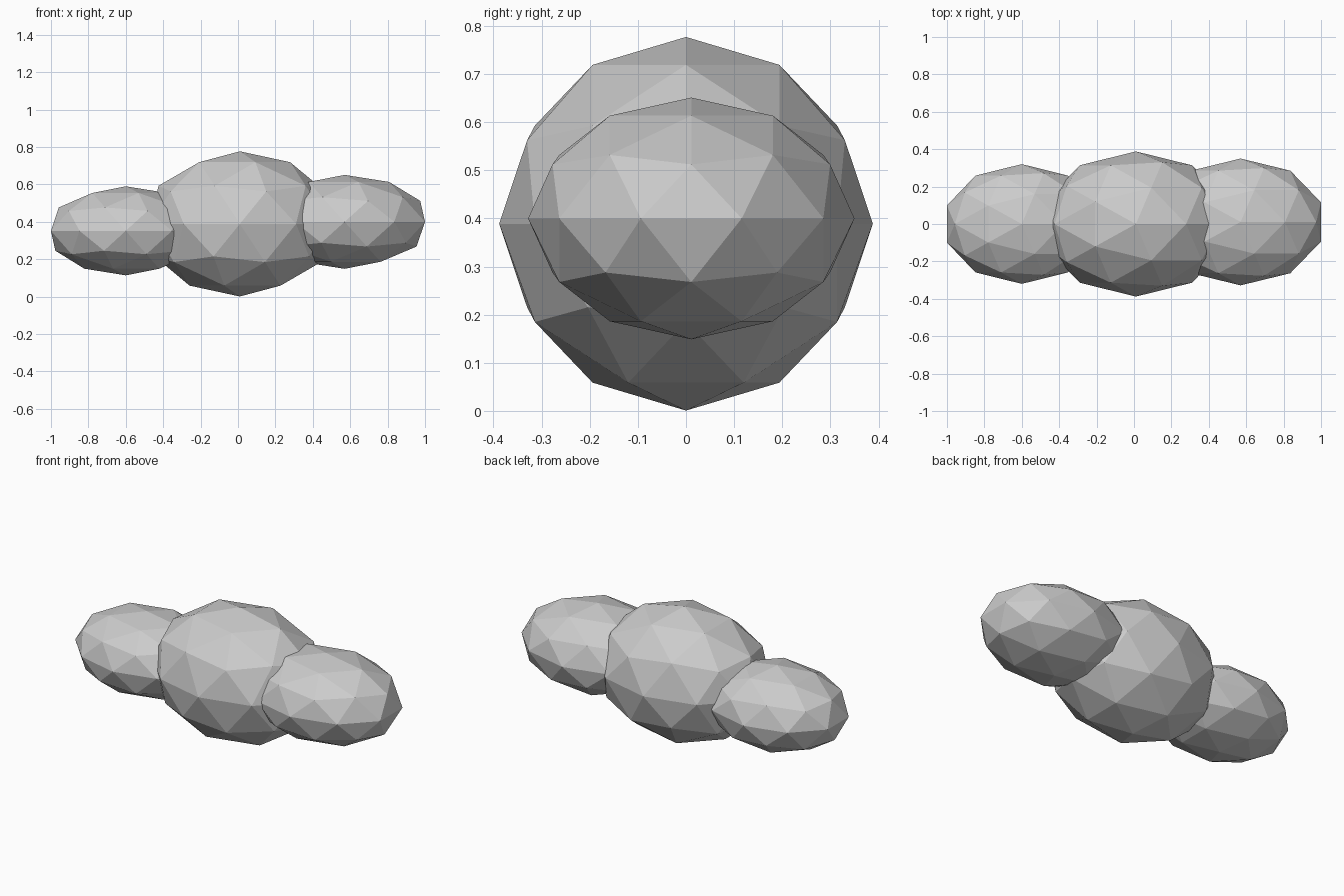
import bpy

if "Cube" in bpy.data.objects:
    bpy.data.objects.remove(bpy.data.objects["Cube"])


def puff(name, centre, radii):
    """Flat-shaded low-poly ball stretched into an ellipsoid."""
    bpy.ops.mesh.primitive_ico_sphere_add(subdivisions=2, radius=1, location=centre)
    ob = bpy.context.object
    ob.name = name
    ob.scale = radii
    bpy.ops.object.transform_apply(location=False, rotation=False, scale=True)
    bpy.ops.object.shade_flat()
    return ob


# Cloud: large middle puff with a smaller one on each side
puff("middle_puff", (0.01, 0, 0.389), (0.511, 0.388, 0.388))
puff("left_puff", (-0.6, 0, 0.352), (0.421, 0.32, 0.238))
puff("right_puff", (0.57, 0.011, 0.40), (0.452, 0.339, 0.251))
